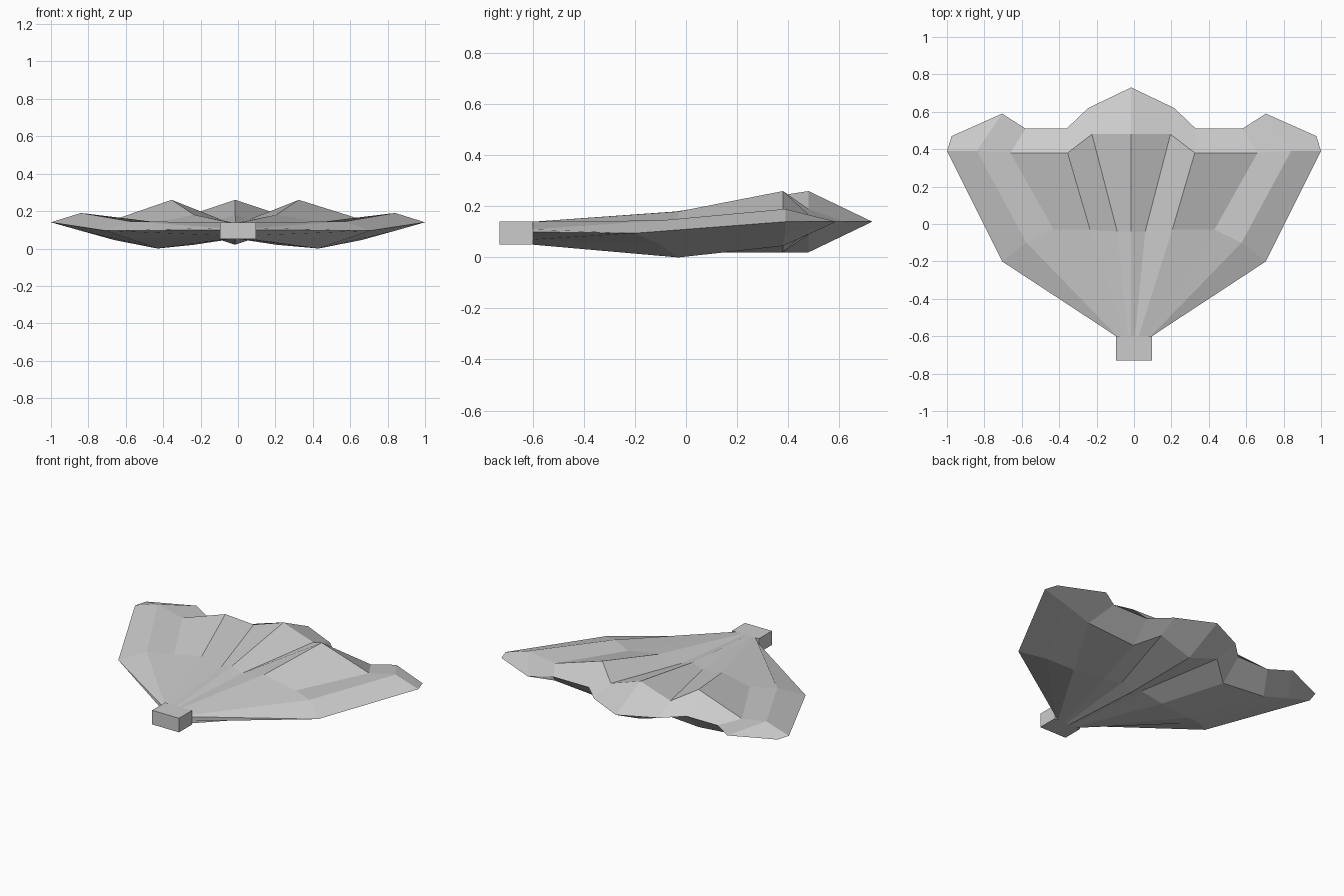
import bpy, bmesh

old = bpy.data.objects.get("Cube")
if old:
    bpy.data.objects.remove(old, do_unlink=True)

mat = bpy.data.materials.new("light_grey")
mat.use_nodes = True
grey = (0.6, 0.6, 0.6, 1)
mat.diffuse_color = grey
mat.node_tree.nodes["Principled BSDF"].inputs["Base Color"].default_value = grey

# Each rib, centre to outer edge, as stations from root to rim:
# (x, y, upper z, lower z)
ROOT, RIM = -0.60, 0.14
RIBS = [
    [(0, ROOT, .14, .05), (0, -.04, .18, .02), (0, .48, .26, .02), (0, .73, RIM, RIM)],
    [(.02, ROOT, .14, .05), (.075, -.04, .155, .055), (.21, .48, .19, .09), (.23, .62, RIM, RIM)],
    [(.04, ROOT, .14, .05), (.22, -.03, .18, .02), (.34, .38, .26, .02), (.345, .51, RIM, RIM)],
    [(.07, ROOT, .14, .05), (.43, -.03, .14, 0), (.66, .38, .155, .045), (.58, .51, RIM, RIM)],
    [(.09, ROOT, .11, .07), (.575, -.1, .145, .05), (.84, .39, .19, .095), (.705, .59, RIM, RIM)],
    [(.095, ROOT, .10, .10), (.705, -.2, .095, .095), (1, .39, .14, .14), (.975, .47, RIM, RIM)],
]


def finish(name, bm):
    bmesh.ops.recalc_face_normals(bm, faces=bm.faces)
    mesh = bpy.data.meshes.new(name)
    bm.to_mesh(mesh)
    bm.free()
    mesh.materials.append(mat)
    obj = bpy.data.objects.new(name, mesh)
    bpy.context.collection.objects.link(obj)


# Pleated fan: upper and lower skins joined along the outline
bm = bmesh.new()
for side in (1, -1):
    for layer in (2, 3):
        grid = []
        for i, rib in enumerate(RIBS):
            shift = -.015 if i < 3 else 0
            grid.append([bm.verts.new((side * s[0] + shift, s[1], s[layer])) for s in rib])
        for a, b in zip(grid, grid[1:]):
            for j in range(3):
                bm.faces.new((a[j], b[j], b[j + 1], a[j + 1]))
bmesh.ops.remove_doubles(bm, verts=bm.verts, dist=.0005)
bmesh.ops.holes_fill(bm, edges=[e for e in bm.edges if e.is_boundary], sides=0)
finish("fan_shell", bm)

# Square hinge block at the root
bm = bmesh.new()
bmesh.ops.create_cube(bm, size=1)
for v in bm.verts:
    v.co.x *= .19
    v.co.y = v.co.y * .13 - .665
    v.co.z = v.co.z * .09 + .095
finish("hinge_block", bm)
